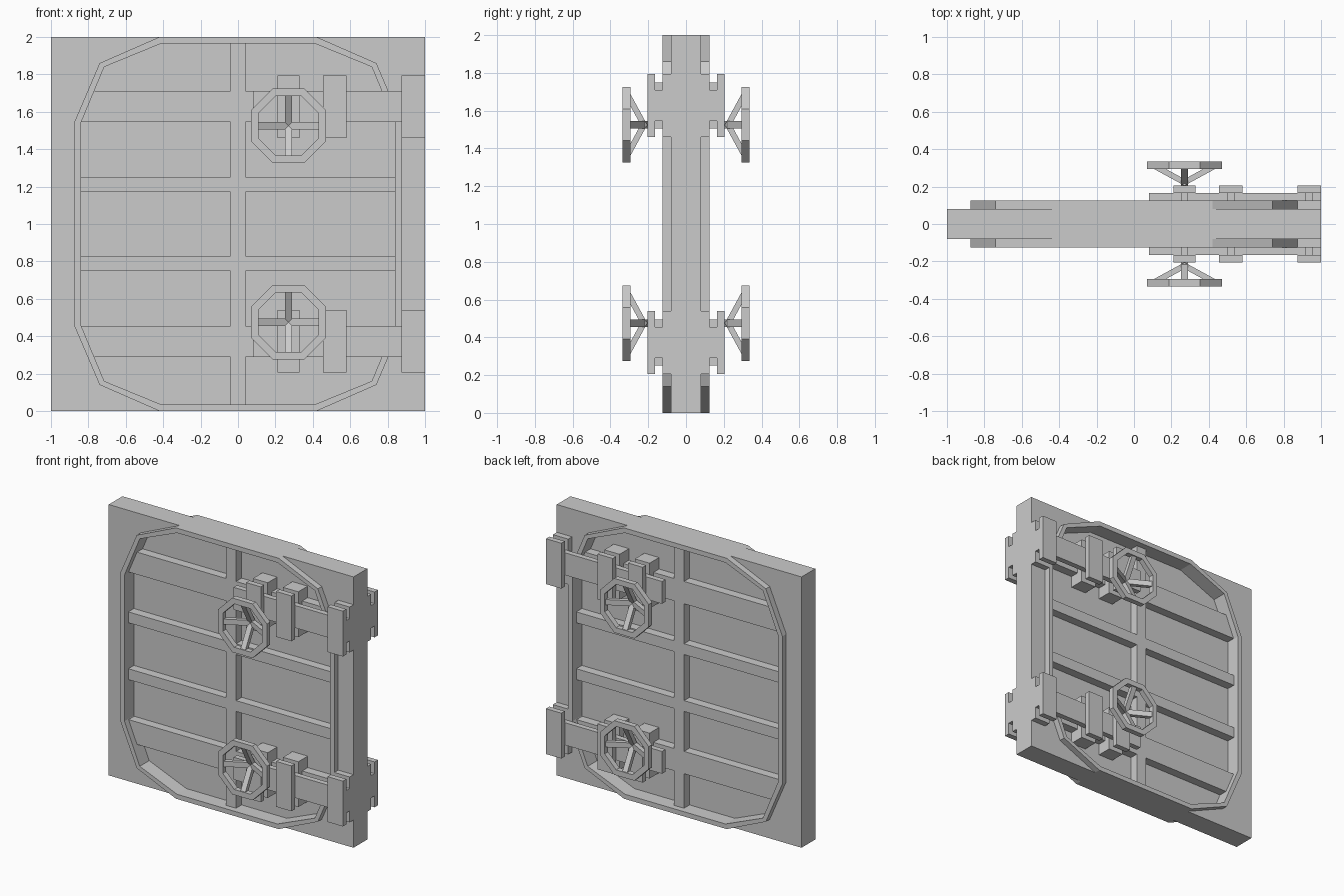
import bpy, bmesh, math

if "Cube" in bpy.data.objects:
    bpy.data.objects.remove(bpy.data.objects["Cube"])


def finish(name, bm, mirror_z=True):
    # Mesh coordinates are relative to the door centre, mirrored to the back and the lower half
    bmesh.ops.recalc_face_normals(bm, faces=bm.faces[:])
    me = bpy.data.meshes.new(name)
    bm.to_mesh(me)
    bm.free()
    ob = bpy.data.objects.new(name, me)
    bpy.context.collection.objects.link(ob)
    ob.location = (0, 0, 1)
    mod = ob.modifiers.new("mirror", 'MIRROR')
    mod.use_axis = (False, True, mirror_z)
    mod.use_mirror_merge = False
    return ob


def add_prism(bm, pts, y0, y1):
    a = [bm.verts.new((x, y0, z)) for x, z in pts]
    b = [bm.verts.new((x, y1, z)) for x, z in pts]
    bm.faces.new(a)
    bm.faces.new(b)
    for i in range(len(pts)):
        j = (i + 1) % len(pts)
        bm.faces.new((a[i], a[j], b[j], b[i]))


def add_box(bm, x0, x1, y0, y1, z0, z1):
    add_prism(bm, [(x0, z0), (x1, z0), (x1, z1), (x0, z1)], y0, y1)


def add_ring(bm, outer, inner, y0, y1):
    loops = [[bm.verts.new((x, y, z)) for x, z in pts]
             for pts, y in ((outer, y0), (outer, y1), (inner, y1), (inner, y0))]
    n = len(outer)
    for k in range(4):
        p, q = loops[k], loops[(k + 1) % 4]
        for i in range(n):
            j = (i + 1) % n
            bm.faces.new((p[i], p[j], q[j], q[i]))


def four_way(quarter):
    # Quarter outline repeated into a closed 12-point loop
    right = quarter + [(x, -z) for x, z in reversed(quarter)]
    return right + [(-x, z) for x, z in reversed(right)]


square = four_way([(.42, 1), (1, 1), (1, .545)])
outer = four_way([(.42, 1), (.74, .86), (.875, .545)])
inner = four_way([(.41, .965), (.715, .84), (.84, .54)])

# Door slab surrounding the recess
bm = bmesh.new()
add_ring(bm, square, inner, -.08, 0)
finish("door_slab", bm, False)

# Thin recessed panel
bm = bmesh.new()
add_prism(bm, four_way([(.415, .98), (.725, .85), (.855, .542)]), -.015, 0)
finish("recessed_panel", bm, False)

# Raised rim around the recess
bm = bmesh.new()
add_ring(bm, outer, inner, -.125, -.08)
finish("raised_rim", bm, False)

# Cross bars and the centre post between them
bm = bmesh.new()
add_prism(bm, [(-.855, .545), (.855, .545), (.785, .71), (-.785, .71)], -.08, -.015)
add_box(bm, -.855, .855, -.08, -.015, .17, .25)
finish("cross_bars", bm)
bm = bmesh.new()
for z0, z1 in ((0, .17), (.25, .545), (.71, .98)):
    add_box(bm, -.04, .04, -.08, -.015, z0, z1)
finish("centre_post", bm)

# Sliding bolt bar
bm = bmesh.new()
add_box(bm, .08, 1, -.165, -.125, .545, .71)
finish("sliding_bolt", bm)

# Brackets: inner plate, outer plate and two pins around the bolt
for name, x0, x1, back in (("inner_bracket", .21, .33, -.015),
                           ("middle_bracket", .455, .58, -.015),
                           ("edge_bracket", .875, 1, -.08)):
    bm = bmesh.new()
    xc = (x0 + x1) / 2
    add_box(bm, x0, x1, -.125, back, .46, .795)
    add_box(bm, x0, x1, -.205, -.165, .46, .795)
    for z0 in (.505, .71):
        add_box(bm, xc - .02, xc + .02, -.165, -.125, z0, z0 + .04)
    finish(name, bm)

# Octagonal hand wheel
WX, WZ = .27, .525


def octagon(apothem):
    r = apothem / math.cos(math.pi / 8)
    return [(WX + r * math.cos(math.pi * (i + .5) / 4),
             WZ + r * math.sin(math.pi * (i + .5) / 4)) for i in range(8)]


bm = bmesh.new()
add_ring(bm, octagon(.2), octagon(.16), -.335, -.295)
finish("wheel_rim", bm)

# Four slanted spokes
bm = bmesh.new()
for k in range(4):
    c, s = round(math.cos(k * math.pi / 2)), round(math.sin(k * math.pi / 2))
    ends = []
    for r, y0, y1 in ((0, -.24, -.205), (.165, -.33, -.295)):
        ends.append([bm.verts.new((WX + r * c - t * s, y, WZ + r * s + t * c))
                     for t, y in ((-.02, y0), (.02, y0), (.02, y1), (-.02, y1))])
    a, b = ends
    bm.faces.new(a)
    bm.faces.new(b)
    for i in range(4):
        j = (i + 1) % 4
        bm.faces.new((a[i], a[j], b[j], b[i]))
finish("wheel_spokes", bm)
